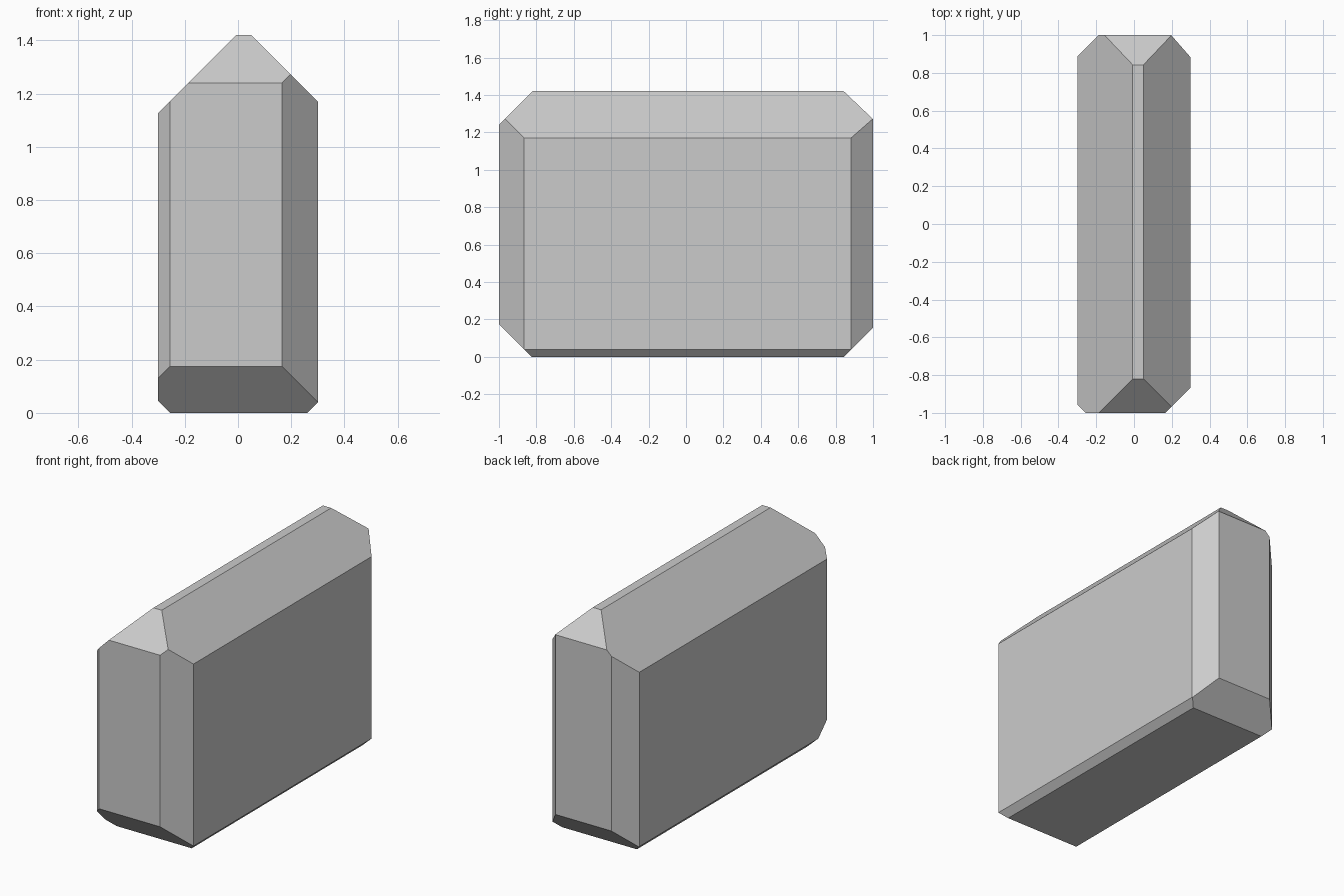
import bpy, bmesh
from mathutils import Vector

if "Cube" in bpy.data.objects:
    bpy.data.objects.remove(bpy.data.objects["Cube"])

# Block: a box whose edges are trimmed by flat cuts
bm = bmesh.new()
bmesh.ops.create_cube(bm, size=1.0)
for v in bm.verts:
    v.co = Vector((v.co.x * 0.6, v.co.y * 2.0, (v.co.z + 0.5) * 1.42))


def trim(normal, point):
    """Remove everything beyond the plane and cap the cut."""
    geom = bm.verts[:] + bm.edges[:] + bm.faces[:]
    bmesh.ops.bisect_plane(bm, geom=geom, dist=1e-5, plane_co=Vector(point),
                           plane_no=Vector(normal).normalized(), clear_outer=True)
    open_edges = [e for e in bm.edges if e.is_boundary]
    bmesh.ops.holes_fill(bm, edges=open_edges, sides=0)


# Long roof slopes and long bottom bevels
trim((1, 0, 1), (0.05, 0, 1.42))
trim((-1, 0, 1), (-0.007, 0, 1.42))
trim((1, 0, -1), (0.26, 0, 0))
trim((-1, 0, -1), (-0.255, 0, 0))

# Front and back end slopes
trim((0, -1, 1), (0, -0.82, 1.42))
trim((0, 0.95, 1), (0, 0.843, 1.42))
trim((0, -1, -1), (0, -0.825, 0))
trim((0, 1, -1), (0, 0.845, 0))

# Upright corner bevels
trim((1, -1, 0), (0.165, -1, 0))
trim((-1, -1, 0), (-0.255, -1, 0))
trim((0.12, 0.105, 0), (0.3, 0.882, 0))
trim((-1, 1, 0), (-0.3, 0.887, 0))

bmesh.ops.recalc_face_normals(bm, faces=bm.faces[:])
mesh = bpy.data.meshes.new("faceted_block")
bm.to_mesh(mesh)
bm.free()
block = bpy.data.objects.new("faceted_block", mesh)
bpy.context.collection.objects.link(block)
